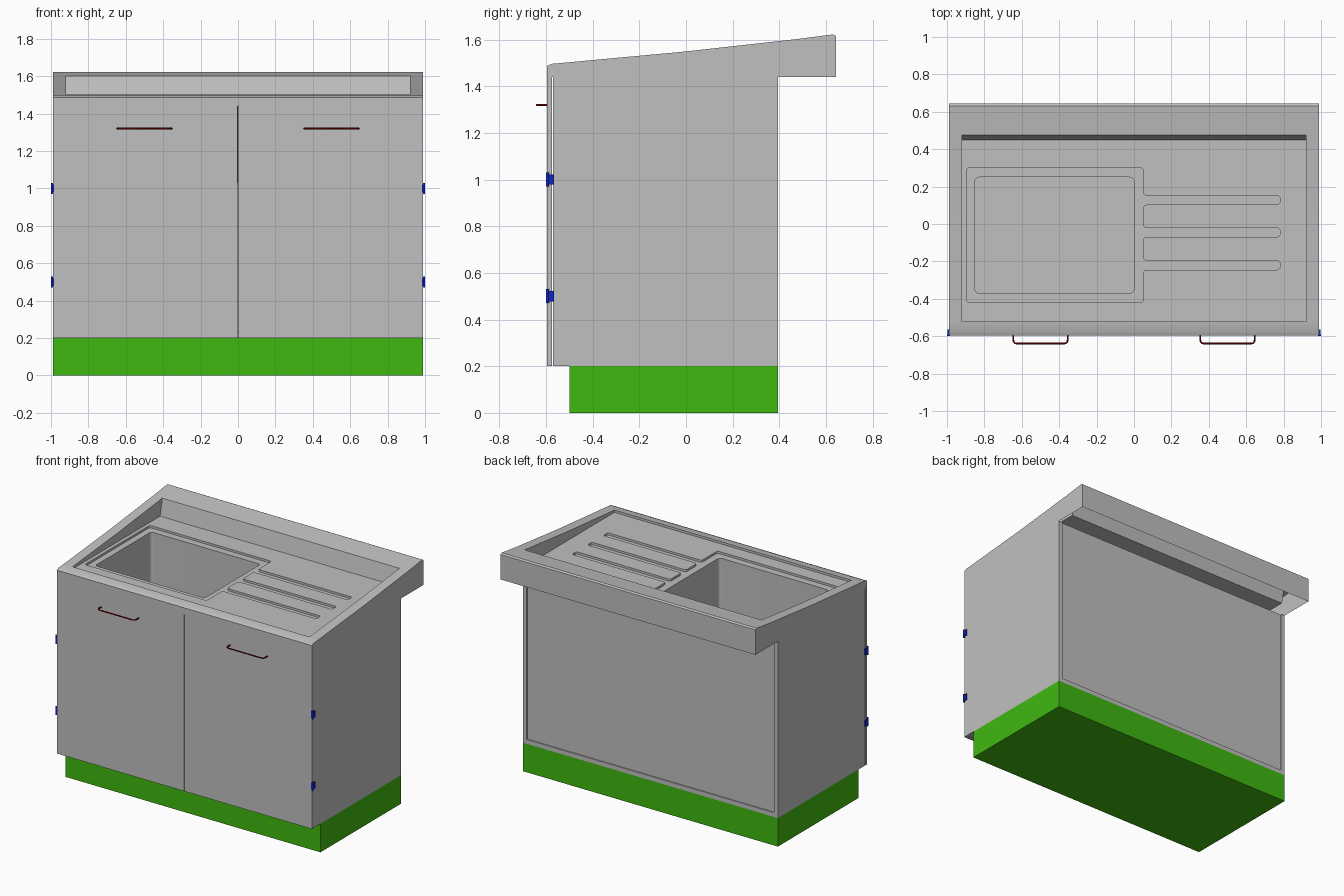
import bpy, bmesh
from mathutils import Vector

cube = bpy.data.objects.get("Cube")
if cube:
    bpy.data.objects.remove(cube)


def material(name, rgb):
    m = bpy.data.materials.new(name)
    m.use_nodes = True
    m.diffuse_color = (*rgb, 1)
    m.node_tree.nodes["Principled BSDF"].inputs["Base Color"].default_value = (*rgb, 1)
    return m


GREY = material("light_grey", (0.53, 0.53, 0.53))
GREEN = material("plinth_green", (0.05, 0.48, 0.005))
BLUE = material("hinge_blue", (0.005, 0.02, 0.56))
RED = material("handle_dark_red", (0.2, 0.0, 0.0))


def finish(name, bm, mat):
    me = bpy.data.meshes.new(name)
    bm.to_mesh(me)
    bm.free()
    me.materials.append(mat)
    ob = bpy.data.objects.new(name, me)
    bpy.context.collection.objects.link(ob)
    return ob


def box(name, lo, hi, mat):
    lo, hi = Vector(lo), Vector(hi)
    bm = bmesh.new()
    bmesh.ops.create_cube(bm, size=1)
    for v in bm.verts:
        v.co = (lo + hi) / 2 + v.co * (hi - lo)
    return finish(name, bm, mat)


def rounded(corners, r, steps=5):
    """Replace each corner of a closed 2D outline with a small arc."""
    pts = [Vector(c) for c in corners]
    out = []
    for i, p in enumerate(pts):
        a = p + (pts[i - 1] - p).normalized() * r
        b = p + (pts[(i + 1) % len(pts)] - p).normalized() * r
        for k in range(steps + 1):
            t = k / steps
            out.append(a * (1 - t) ** 2 + p * 2 * t * (1 - t) + b * t * t)
    return out


def rectangle(x0, x1, y0, y1):
    return [(x0, y0), (x1, y0), (x1, y1), (x0, y1)]


# Cabinet
W, BACK, BASE, TOP = 0.99, 0.395, 0.2, 1.44
box("plinth", (-W, -0.5, 0), (W, BACK, BASE), GREEN)
box("cabinet_bottom", (-0.96, -0.57, BASE), (0.96, BACK, 0.23), GREY)
box("cabinet_back", (-0.96, 0.37, 0.23), (0.96, 0.387, TOP), GREY)

for side, s in (("left", 1), ("right", -1)):
    def span(a, b):
        return sorted((s * a, s * b))

    x0, x1 = span(0.96, W)
    box(side + "_side_panel", (x0, -0.57, BASE), (x1, BACK, TOP), GREY)
    x0, x1 = span(0.002, W)
    box(side + "_door", (x0, -0.595, BASE), (x1, -0.574, TOP), GREY)

    # Hinges: a plate with a slim barrel
    for level, z in (("lower", 0.5), ("upper", 1.0)):
        x0, x1 = span(0.984, 0.998)
        box(f"{side}_{level}_hinge_plate", (x0, -0.598, z - 0.022), (x1, -0.565, z + 0.022), BLUE)
        bm = bmesh.new()
        bmesh.ops.create_cone(bm, cap_ends=True, segments=12, radius1=0.006,
                              radius2=0.006, depth=0.06)
        bmesh.ops.translate(bm, verts=bm.verts, vec=(s * 0.994, -0.594, z))
        finish(f"{side}_{level}_hinge_barrel", bm, BLUE)

    # Bar handle swept along a rounded bracket path
    xa, xb, yo = s * 0.5 - 0.145, s * 0.5 + 0.145, -0.639
    path = rounded(rectangle(xa, xb, yo, -0.55), 0.02)[:12]
    path = [Vector((xa, -0.592))] + path + [Vector((xb, -0.592))]
    cu = bpy.data.curves.new(side + "_handle", "CURVE")
    cu.dimensions = "3D"
    cu.bevel_depth = 0.0045
    cu.bevel_resolution = 2
    cu.use_fill_caps = True
    sp = cu.splines.new("POLY")
    sp.points.add(len(path) - 1)
    for pt, co in zip(sp.points, path):
        pt.co = (co.x, co.y, 1.32, 1)
    cu.materials.append(RED)
    bpy.context.collection.objects.link(bpy.data.objects.new(side + "_handle", cu))

# Worktop: thin shell, open below, with sloping rim
profile = [(-0.595, 1.487), (-0.575, 1.496), (-0.52, 1.501), (0.0, 1.549),
           (0.475, 1.602), (0.63, 1.622), (0.643, 1.615)]
columns = [-W, -0.92, 0.92, W]
FIRST, LAST = 2, 4          # profile rows bounding the recess
FLOOR, STEP, BASIN = 1.485, 1.47, 1.03
bm = bmesh.new()
grid = [[bm.verts.new((x, y, z)) for x in columns] for y, z in profile]
for j in range(len(profile) - 1):
    for i in range(3):
        if i == 1 and FIRST <= j < LAST:
            continue
        bm.faces.new((grid[j][i], grid[j][i + 1], grid[j + 1][i + 1], grid[j + 1][i]))

# Outer skirt
low = {(j, i): bm.verts.new((columns[i], profile[j][0], TOP)) for j in (0, -1) for i in (0, 3)}
for j in (0, -1):
    bm.faces.new([low[j, 0], low[j, 3]] + grid[j][::-1])
for i in (0, 3):
    bm.faces.new([low[0, i], low[-1, i]] + [row[i] for row in reversed(grid)])

# Recess walls, the back one leaning
floor = [bm.verts.new((x, y, FLOOR)) for x, y in rectangle(-0.92, 0.92, -0.52, 0.45)]
bm.faces.new((floor[0], floor[1], grid[FIRST][2], grid[FIRST][1]))
bm.faces.new((floor[2], floor[3], grid[LAST][1], grid[LAST][2]))
for a, b, i in ((0, 3, 1), (1, 2, 2)):
    bm.faces.new([floor[a], floor[b]] + [grid[j][i] for j in range(LAST, FIRST - 1, -1)])


def ring(pts, z):
    return [bm.verts.new((p.x, p.y, z)) for p in pts]


def loop_edges(vs):
    return [bm.edges.get((vs[i - 1], vs[i])) or bm.edges.new((vs[i - 1], vs[i]))
            for i in range(len(vs))]


def wall(a, b):
    for i in range(len(a)):
        bm.faces.new((a[i - 1], a[i], b[i], b[i - 1]))


def fill_between(a, b):
    bmesh.ops.triangle_fill(bm, edges=loop_edges(a) + loop_edges(b),
                            use_beauty=True, normal=(0, 0, 1))


# Sunken step around the basin, joined to three drainage channels
outline = [(-0.895, -0.42), (0.05, -0.42)]
for y in (-0.22, -0.045, 0.128):
    outline += [(0.05, y - 0.025), (0.78, y - 0.025), (0.78, y + 0.025), (0.05, y + 0.025)]
outline += [(0.05, 0.30), (-0.895, 0.30)]
step_shape = rounded(outline, 0.018)
step_top, step_low = ring(step_shape, FLOOR), ring(step_shape, STEP)
wall(step_top, step_low)
fill_between(floor, step_top)

# Basin
basin_shape = rounded(rectangle(-0.85, 0.0, -0.37, 0.25), 0.025)
basin_top, basin_low = ring(basin_shape, STEP), ring(basin_shape, BASIN)
wall(basin_top, basin_low)
fill_between(step_low, basin_top)
bm.faces.new(basin_low)

bmesh.ops.recalc_face_normals(bm, faces=bm.faces)
rim = next(f for f in grid[1][0].link_faces if abs(f.normal.z) > 0.5)
if rim.normal.z < 0:
    bmesh.ops.reverse_faces(bm, faces=bm.faces)
worktop = finish("sink_worktop", bm, GREY)

bpy.ops.object.select_all(action="DESELECT")
worktop.select_set(True)
bpy.context.view_layer.objects.active = worktop
bpy.ops.object.shade_smooth_by_angle(angle=0.5)
